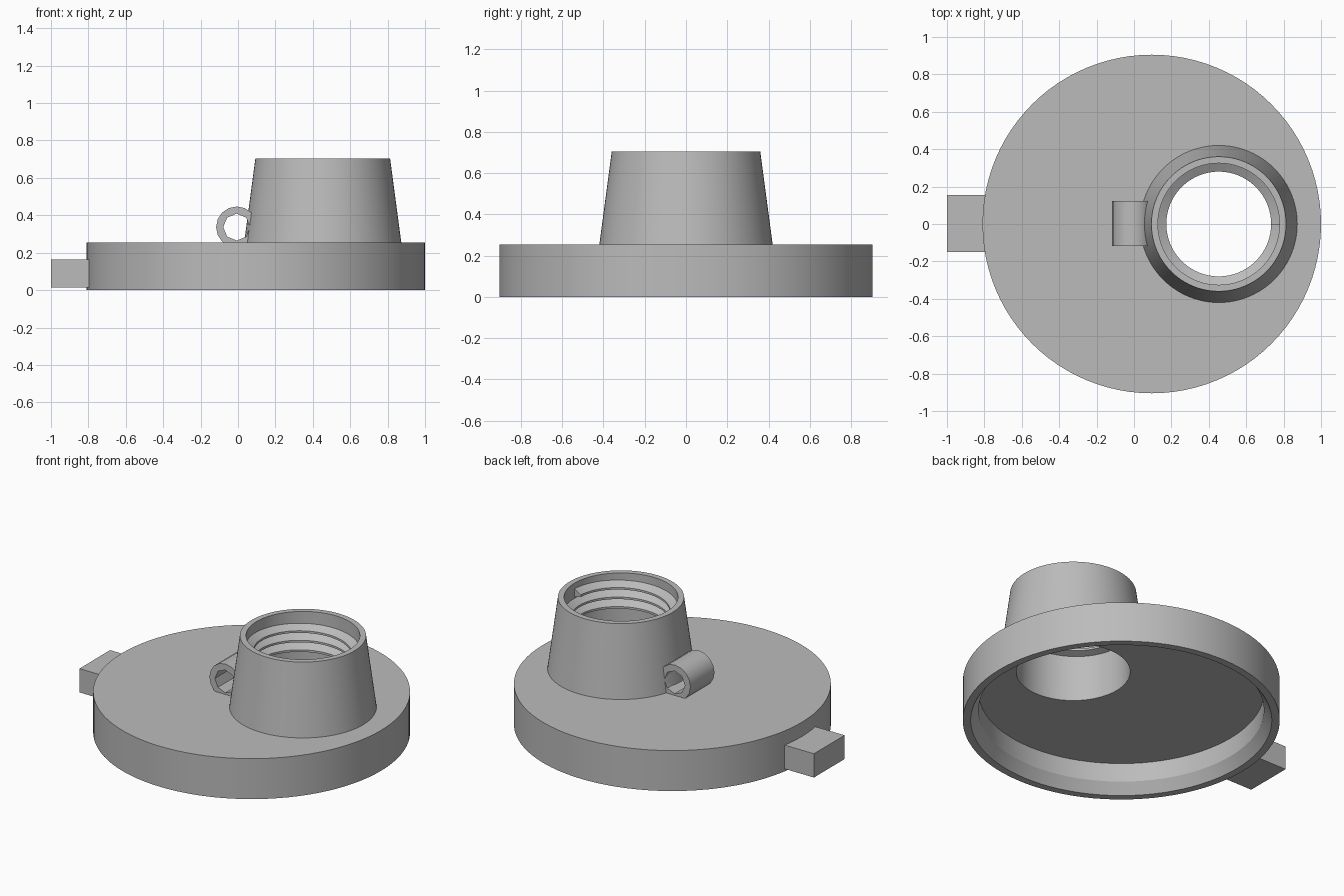
import bpy, bmesh, math
from mathutils import Matrix

default = bpy.data.objects.get("Cube")
if default:
    bpy.data.objects.remove(default, do_unlink=True)

grey = bpy.data.materials.new("plain grey")
grey.use_nodes = True
COLOUR = (0.5, 0.5, 0.5, 1)
grey.diffuse_color = COLOUR
grey.node_tree.nodes["Principled BSDF"].inputs["Base Color"].default_value = COLOUR


def finish(name, bm, x=0, smooth=True):
    bmesh.ops.recalc_face_normals(bm, faces=bm.faces)
    mesh = bpy.data.meshes.new(name)
    bm.to_mesh(mesh)
    bm.free()
    mesh.materials.append(grey)
    obj = bpy.data.objects.new(name, mesh)
    obj.location.x = x
    bpy.context.collection.objects.link(obj)
    if smooth:
        shade(obj)
    return obj


def shade(obj):
    bpy.ops.object.select_all(action='DESELECT')
    obj.select_set(True)
    bpy.context.view_layer.objects.active = obj
    bpy.ops.object.shade_smooth_by_angle(angle=math.radians(25))


def apply_modifiers(obj):
    bpy.context.view_layer.update()
    deps = bpy.context.evaluated_depsgraph_get()
    mesh = bpy.data.meshes.new_from_object(obj.evaluated_get(deps))
    obj.modifiers.clear()
    obj.data = mesh


def revolve(name, profile, x, closed=True, turns=1, pitch=0, steps=96):
    """Spin an (r, z) profile round the vertical, climbing by pitch per turn."""
    bm = bmesh.new()
    rings = []
    count = steps * turns
    full = pitch == 0
    for i in range(count if full else count + 1):
        a = math.tau * i / steps
        rise = pitch * i / steps
        rings.append([bm.verts.new((r * math.cos(a), r * math.sin(a), z + rise))
                      for r, z in profile])
    n = len(profile)
    for i in range(count):
        a, b = rings[i], rings[(i + 1) % len(rings)]
        for j in range(n if closed else n - 1):
            k = (j + 1) % n
            # points on the axis collapse to triangles
            bm.faces.new((a[j], b[j], b[k], a[k]))
    if not full:
        bm.faces.new(rings[0])
        bm.faces.new(rings[-1])
    bmesh.ops.remove_doubles(bm, verts=bm.verts, dist=1e-5)
    return finish(name, bm, x)


def cylinder(name, radius, depth, sides, matrix, smooth=True):
    bm = bmesh.new()
    bmesh.ops.create_cone(bm, cap_ends=True, segments=sides, radius1=radius,
                          radius2=radius, depth=depth, matrix=matrix)
    return finish(name, bm, smooth=smooth)


def cut(obj, cutter):
    mod = obj.modifiers.new("cut", 'BOOLEAN')
    mod.operation = 'DIFFERENCE'
    mod.solver = 'EXACT'
    mod.object = cutter
    apply_modifiers(obj)
    bpy.data.objects.remove(cutter, do_unlink=True)
    shade(obj)


LID_X, SPOUT_X, BORE = 0.095, 0.453, 0.325
LID_TOP, CEILING, SPOUT_TOP = 0.255, 0.185, 0.705

# Hollow lid with a tapered inner lip, pierced below the spout
lid = revolve("lid", [(0, LID_TOP), (0.905, LID_TOP), (0.905, 0), (0.86, 0),
                      (0.815, 0.066), (0.815, CEILING), (0, CEILING)],
              LID_X, closed=False)
cut(lid, cylinder("hole_cutter", BORE, 0.6, 96,
                  Matrix.Translation((SPOUT_X, 0, 0.22))))

# Tapered spout with a straight bore
revolve("spout", [(BORE, LID_TOP), (0.42, LID_TOP), (0.36, SPOUT_TOP),
                  (BORE, SPOUT_TOP)], SPOUT_X)

# Helical thread inside the upper bore
revolve("spout_thread", [(0.33, 0.435), (0.28, 0.45), (0.28, 0.463), (0.33, 0.492)],
        SPOUT_X, turns=3, pitch=0.06)

# Small loop lying across the lid beside the spout
across = Matrix.Translation((-0.007, 0.003, 0.337)) @ Matrix.Rotation(math.pi / 2, 4, 'X')
loop = cylinder("loop", 0.11, 0.24, 16, across)
cut(loop, cylinder("loop_cutter", 0.072, 0.5, 8, across))

# Grip tab on the rim
bm = bmesh.new()
bmesh.ops.create_cube(bm, size=1, matrix=Matrix.Translation((-0.895, 0.002, 0.09))
                      @ Matrix.Diagonal((0.21, 0.305, 0.15, 1)))
finish("rim_tab", bm, smooth=False)
